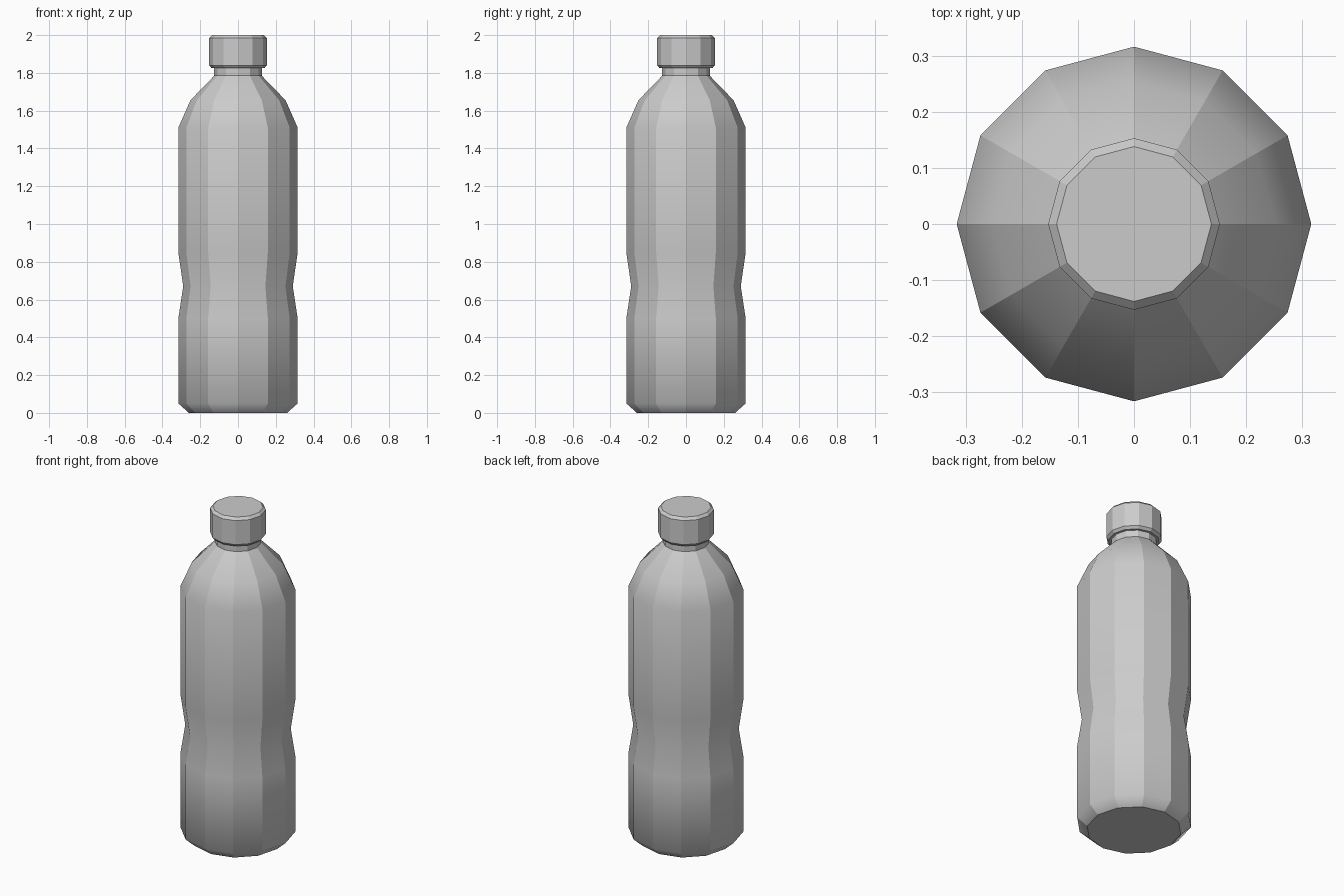
import bpy, bmesh
from math import cos, sin, tau

if "Cube" in bpy.data.objects:
    bpy.data.objects.remove(bpy.data.objects["Cube"])

SIDES = 12


def lathe(name, profile, sharp_rings=()):
    """Closed 12-sided turned part: sharp vertical facets, smooth along the profile."""
    bm = bmesh.new()
    rings = [[bm.verts.new((r * cos(tau * i / SIDES), r * sin(tau * i / SIDES), z))
              for i in range(SIDES)] for r, z in profile]
    for low, high in zip(rings, rings[1:]):
        for i in range(SIDES):
            j = (i + 1) % SIDES
            face = bm.faces.new((low[i], low[j], high[j], high[i]))
            face.smooth = True
    bm.faces.new(rings[0][::-1])
    bm.faces.new(rings[-1])
    # Facet edges run up the part; chosen rings are creased as well
    sharp_z = [profile[k][1] for k in (0, len(profile) - 1, *sharp_rings)]
    for e in bm.edges:
        za, zb = (v.co.z for v in e.verts)
        flat = abs(za - zb) < 1e-5
        e.smooth = flat and not any(abs(za - z) < 1e-5 for z in sharp_z)
    mesh = bpy.data.meshes.new(name)
    bm.to_mesh(mesh)
    bm.free()
    obj = bpy.data.objects.new(name, mesh)
    bpy.context.collection.objects.link(obj)
    return obj


# Bottle: chamfered base, pinched waist, shoulders and neck
lathe("bottle_body", [(0.26, 0), (0.316, 0.05), (0.316, 0.50), (0.29, 0.67),
                      (0.316, 0.85), (0.316, 1.51), (0.252, 1.655),
                      (0.126, 1.785), (0.126, 1.835)], sharp_rings=(7,))

# Screw cap with bevelled rims
lathe("cap", [(0.14, 1.825), (0.153, 1.84), (0.153, 1.985), (0.138, 2.0)],
      sharp_rings=(1, 2))
